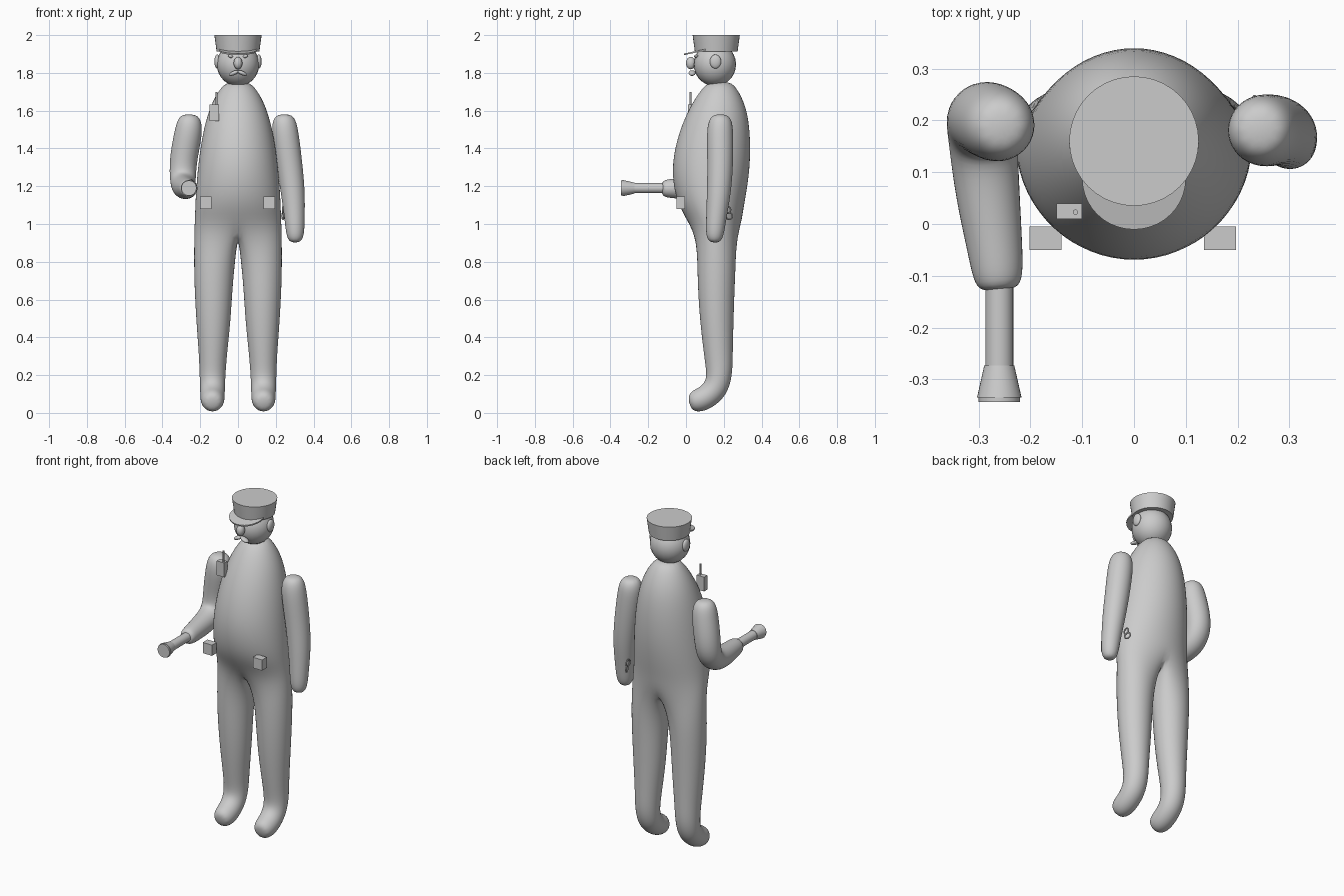
import bpy, bmesh, math
from mathutils import Vector

if "Cube" in bpy.data.objects:
    bpy.data.objects.remove(bpy.data.objects["Cube"])

GREY = (0.6, 0.6, 0.6, 1)
mat = bpy.data.materials.new("plain_grey")
mat.use_nodes = True
mat.diffuse_color = GREY
mat.node_tree.nodes["Principled BSDF"].inputs["Base Color"].default_value = GREY


def finish(name, smooth=True):
    ob = bpy.context.object
    ob.name = ob.data.name = name
    ob.data.materials.append(mat)
    if smooth:
        bpy.ops.object.shade_smooth_by_angle(angle=math.radians(40))
    return ob


def from_bmesh(name, bm):
    """Turn a cage into a smooth subdivided object."""
    bmesh.ops.recalc_face_normals(bm, faces=bm.faces)
    for f in bm.faces:
        f.smooth = True
    me = bpy.data.meshes.new(name)
    bm.to_mesh(me)
    bm.free()
    ob = bpy.data.objects.new(name, me)
    bpy.context.collection.objects.link(ob)
    me.materials.append(mat)
    sub = ob.modifiers.new("Subdivision", 'SUBSURF')
    sub.levels = sub.render_levels = 2
    return ob


def ring(bm, centre, along, rx, ry, n, start=0.0):
    """Ring of n vertices, widened so that subdivision lands on the radius."""
    t = along.normalized()
    u = (Vector((1, 0, 0)) - t * t.x).normalized()
    v = t.cross(u)
    grow = 3 / (2 + math.cos(math.tau / n))
    angles = [start + math.tau * i / n for i in range(n)]
    return [bm.verts.new(centre + grow * (u * rx * math.cos(a) + v * ry * math.sin(a)))
            for a in angles]


def bridge(bm, a, b):
    n = len(a)
    for i in range(n):
        bm.faces.new((a[i], a[(i + 1) % n], b[(i + 1) % n], b[i]))


def tube(bm, path, n, start=0.0, first=None):
    """Rings along a path of (x, y, z, rx, ry); joins onto 'first' if given."""
    pts = [Vector(p[:3]) for p in path]
    prev = first
    for i, p in enumerate(path):
        along = pts[min(i + 1, len(pts) - 1)] - pts[max(i - 1, 0)]
        cur = ring(bm, pts[i], along, p[3], p[-1], n, start)
        if prev:
            bridge(bm, prev, cur)
        else:
            bm.faces.new(cur)
        prev = cur
    bm.faces.new(prev)


def ball(name, loc, scale, rot=(0, 0, 0)):
    bpy.ops.mesh.primitive_uv_sphere_add(segments=24, ring_count=14, radius=1, location=loc, rotation=rot)
    bpy.context.object.scale = scale
    return finish(name)


def box(name, x, y, z):
    bpy.ops.mesh.primitive_cube_add(size=1, location=[sum(r) / 2 for r in (x, y, z)])
    bpy.context.object.scale = [r[1] - r[0] for r in (x, y, z)]
    return finish(name, False)


def cone(name, loc, r1, r2, depth, rot=(0, 0, 0), n=32):
    bpy.ops.mesh.primitive_cone_add(vertices=n, radius1=r1, radius2=r2, depth=depth,
                                    location=loc, rotation=rot)
    return finish(name)


# Body: round torso that splits into two legs; rows are z, half width, front, back
TORSO = [(1.755, .05, .13, .23), (1.72, .095, .085, .27), (1.62, .15, .02, .32),
         (1.48, .187, -.04, .34), (1.32, .21, -.075, .34), (1.18, .222, -.064, .322),
         (1.08, .226, -.03, .303), (.98, .23, .03, .29)]
bm = bmesh.new()
prev = None
for z, w, front, back in TORSO:
    cur = ring(bm, Vector((0, (front + back) / 2, z)), Vector((0, 0, -1)), w, (back - front) / 2, 16)
    if prev:
        bridge(bm, prev, cur)
    else:
        bm.faces.new(cur)
    prev = cur
crotch = bm.verts.new((0, .165, .92))
LEG = [(.124, .162, .82, .109, .102), (.13, .16, .66, .1, .097), (.13, .163, .48, .09, .088),
       (.133, .172, .3, .073, .075), (.135, .178, .2, .068, .068), (.135, .158, .125, .065, .067),
       (.135, .1, .077, .064, .064), (.135, .05, .06, .06, .06), (.135, .016, .052, .036, .036)]
for side, base in ((1, 0), (-1, 8)):
    top = [prev[(k + base) % 16] for k in range(-4, 5)] + [crotch]
    turn = 0 if side > 0 else math.pi
    tube(bm, [(side * p[0], *p[1:]) for p in LEG], 10, turn - 4 * math.tau / 10, top)
from_bmesh("body", bm)

# Arms: left hangs down, right is bent forward
ARMS = {
    "left_arm": [(.243, .182, 1.582, .035), (.243, .182, 1.55, .062), (.25, .18, 1.48, .071),
                 (.272, .182, 1.32, .068), (.291, .175, 1.17, .064), (.3, .16, 1.03, .053),
                 (.303, .152, .94, .048), (.303, .15, .9, .028)],
    "right_arm": [(-.255, .188, 1.582, .035), (-.256, .188, 1.55, .064), (-.263, .192, 1.48, .074),
                  (-.287, .205, 1.36, .073), (-.293, .2, 1.27, .07), (-.291, .155, 1.208, .066),
                  (-.283, .06, 1.19, .062), (-.268, -.05, 1.188, .053), (-.262, -.105, 1.188, .048),
                  (-.26, -.13, 1.188, .035)],
}
for name, path in ARMS.items():
    bm = bmesh.new()
    tube(bm, path, 10)
    from_bmesh(name, bm)

# Head and face
ball("head", (0, .153, 1.845), (.112, .112, .115))
ball("nose", (0, .025, 1.852), (.023, .025, .033))
for side, label in ((1, "left"), (-1, "right")):
    ball(label + "_ear", (side * .11, .156, 1.86), (.015, .03, .037))
    ball(label + "_eye", (side * .04, .055, 1.888), (.014, .012, .008), (0, side * -.3, 0))
    ball(label + "_moustache", (side * .022, .032, 1.799), (.028, .018, .011), (0, side * .4, 0))

# Cap
cone("cap", (0, .16, 1.956), .113, .125, .088, n=40)
brim = cone("cap_brim", (0, .088, 1.919), .1, .1, .008, (math.radians(12), 0, 0), n=40)

# Torch held in the right hand, pointing forward
FORWARD = (math.pi / 2, 0, 0)
cone("torch_handle", (-.26, -.19, 1.19), .027, .027, .17, FORWARD)
cone("torch_head", (-.26, -.304, 1.19), .029, .043, .062, FORWARD)
cone("torch_lens", (-.26, -.339, 1.19), .04, .04, .01, FORWARD)

# Belt pouches, radio and cuffs
box("right_pouch", (-.202, -.14), (-.05, -.005), (1.08, 1.145))
box("left_pouch", (.135, .197), (-.05, -.005), (1.08, 1.145))
box("radio", (-.15, -.1), (.01, .04), (1.545, 1.632))
cone("radio_aerial", (-.113, .023, 1.663), .005, .005, .07, n=12)
for i, (y, z) in enumerate(((.218, 1.075), (.228, 1.043))):
    bpy.ops.mesh.primitive_torus_add(major_radius=.018, minor_radius=.004, major_segments=24,
                                     minor_segments=8, location=(.238, y, z),
                                     rotation=(0, math.pi / 2, .3 * i))
    finish("cuff_ring_%d" % (i + 1))
